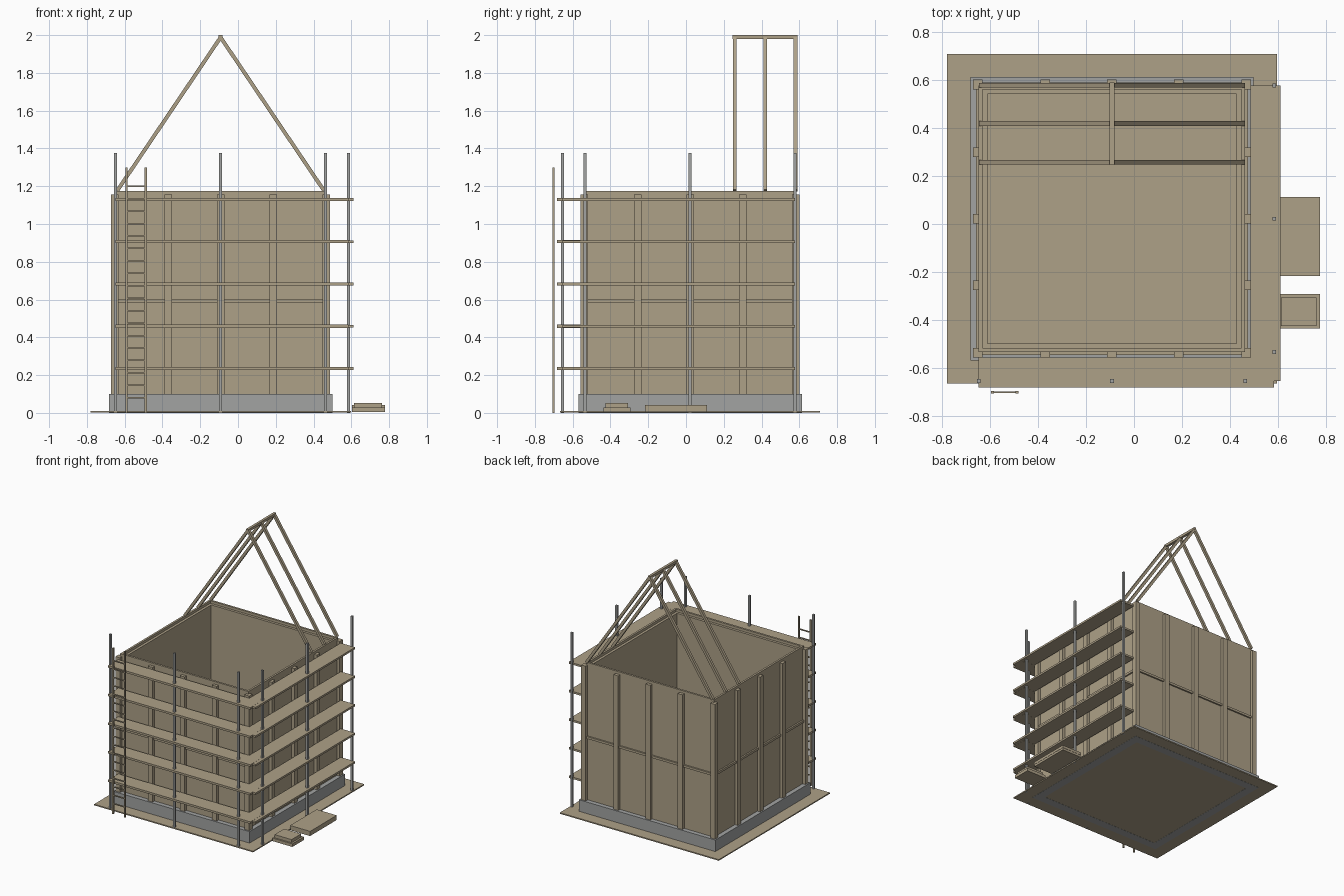
import bpy
import math
from mathutils import Vector

cube = bpy.data.objects.get("Cube")
if cube:
    bpy.data.objects.remove(cube, do_unlink=True)


def make_material(name, rgb):
    mat = bpy.data.materials.new(name)
    mat.use_nodes = True
    mat.diffuse_color = (*rgb, 1)
    mat.node_tree.nodes["Principled BSDF"].inputs["Base Color"].default_value = (*rgb, 1)
    return mat


WOOD = make_material("tan wood", (0.42, 0.355, 0.245))
GREY = make_material("grey concrete and steel", (0.36, 0.37, 0.365))

# Centre of the building
CX, CY = -0.092, 0.022


def box(name, x, y, z, mat=WOOD):
    """Box spanning the given (low, high) ranges."""
    bpy.ops.mesh.primitive_cube_add(size=1)
    ob = bpy.context.object
    ob.name = name
    ranges = (x, y, z)
    for v in ob.data.vertices:
        v.co = [r[0] if c < 0 else r[1] for c, r in zip(v.co, ranges)]
    ob.data.materials.append(mat)
    return ob


def ring(name, outer, inner, z, mat=WOOD):
    """Square frame around the building centre, as one closed mesh."""
    corners = [(-1, -1), (1, -1), (1, 1), (-1, 1)]
    verts = [(CX + sx * h, CY + sy * h, level)
             for h in (outer, inner) for level in z for sx, sy in corners]
    faces = []
    for i in range(4):
        j = (i + 1) % 4
        faces += [(i, j, j + 4, i + 4), (j + 8, i + 8, i + 12, j + 12),
                  (i + 4, j + 4, j + 12, i + 12), (j, i, i + 8, j + 8)]
    mesh = bpy.data.meshes.new(name)
    mesh.from_pydata(verts, [], faces)
    mesh.materials.append(mat)
    ob = bpy.data.objects.new(name, mesh)
    bpy.context.collection.objects.link(ob)
    return ob


def around(name, x, depth, z):
    """Repeat a box fixed to the wall face on all four sides."""
    for side, turn in (("front", 0), ("left", 1), ("back", 2), ("right", 3)):
        ob = box(f"{side}_{name}", x, depth, z)
        ob.rotation_euler.z = turn * math.pi / 2
        ob.location = (CX, CY, 0)


# Ground sheet, footing and walls
box("ground_sheet", (CX - 0.689, CX + 0.689), (CY - 0.688, CY + 0.688), (0.001, 0.01))
ring("footing", 0.591, 0.525, (0, 0.1), GREY)
ring("walls", 0.556, 0.52, (0.005, 1.155))
ring("top_plate", 0.556, 0.54, (1.155, 1.175))

# Wall studs, middle rails and corner posts
for k, label in ((-0.278, "near"), (0, "middle"), (0.278, "far")):
    around(f"{label}_stud", (k - 0.02, k + 0.02), (-0.58, -0.55), (0.1, 1.155))
around("middle_rail", (-0.54, 0.54), (-0.568, -0.55), (0.583, 0.601))
for sx in (-1, 1):
    for sy in (-1, 1):
        xs = sorted((CX + sx * 0.54, CX + sx * 0.58))
        ys = sorted((CY + sy * 0.54, CY + sy * 0.58))
        box("corner_post", xs, ys, (0.1, 1.155))

# Roof rafters and ridge
THICK = 0.02
for y in (0.258, 0.419, 0.579):
    for side in (-1, 1):
        foot = Vector((CX + side * 0.547, y, 1.177))
        peak = Vector((CX + side * 0.002, y, 1.985))
        run = peak - foot
        rafter = box("rafter", (-THICK / 2, THICK / 2), (-THICK / 2, THICK / 2), (0, run.length))
        rafter.location = foot
        rafter.rotation_euler.y = math.atan2(run.x, run.z)
box("ridge_beam", (CX - 0.01, CX + 0.01), (0.247, 0.59), (1.98, 2.0))

# Scaffold decks
for i in range(5):
    z = 0.235 + i * 0.2237
    box("front_deck", (-0.648, 0.585), (-0.683, -0.558), (z - 0.008, z + 0.008))
    box("left_deck", (0.487, 0.612), (-0.655, 0.577), (z - 0.0075, z + 0.0075))

# Scaffold poles
R = 0.008
for k in (-0.556, 0, 0.556):
    x, y = CX + k, CY + k
    box("front_pole", (x - R, x + R), (-0.655 - R, -0.655 + R), (0, 1.375), GREY)
    box("left_pole", (0.585 - R, 0.585 + R), (y - R, y + R), (0, 1.375), GREY)

# Ladder
for x in (-0.59, -0.488):
    box("ladder_rail", (x - 0.006, x + 0.006), (-0.708, -0.696), (0, 1.3))
for i in range(18):
    z = 0.08 + i * 0.0659
    box("ladder_rung", (-0.585, -0.493), (-0.706, -0.698), (z - 0.004, z + 0.004))

# Stacked timber beside the site
box("long_stack_lower", (0.605, 0.775), (-0.215, 0.11), (0.004, 0.021))
box("long_stack_upper", (0.603, 0.777), (-0.217, 0.112), (0.021, 0.042))
box("short_stack_lower", (0.603, 0.777), (-0.437, -0.293), (0.004, 0.028))
box("short_stack_upper", (0.614, 0.762), (-0.425, -0.307), (0.028, 0.053))
